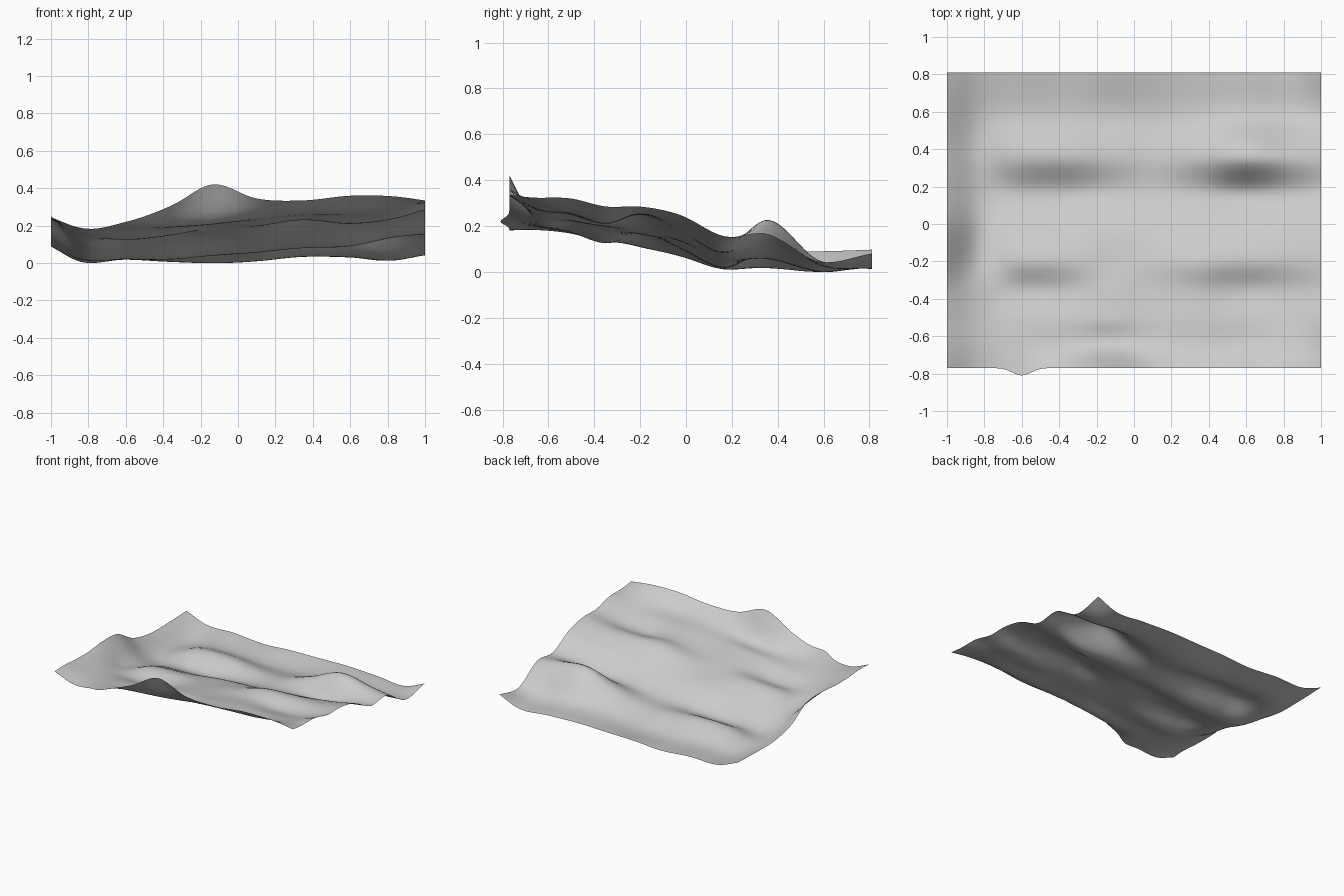
import bpy, bmesh, math

if "Cube" in bpy.data.objects:
    bpy.data.objects.remove(bpy.data.objects["Cube"])

# Control net of the landscape: heights (in hundredths) at sparse x / y stations
XS = [-1, -.85, -.6, -.35, -.14, .1, .35, .6, .85, 1]
YS = [-.77, -.68, -.5, -.35, -.2, -.03, .17, .35, .58, .81]
NET = [
    [24, 18.5, 22, 31, 42, 34.5, 33.5, 36, 35.5, 33.5],    # raised front edge
    [24.5, 19, 20, 22, 25, 26.5, 28, 29, 31.5, 32.5],
    [23.5, 18, 17, 18.5, 21.5, 22.5, 25, 25, 27, 32],
    [23.5, 16, 12.5, 15, 19, 20, 23, 21, 24, 28.5],
    [25, 12, 16, 17, 16.5, 19, 25, 25, 26, 28.5],
    [24, 9, 10, 11, 13, 14, 17, 19, 22, 25],
    [13.5, 3, 2, 2, 4, 6, 8, 9, 14, 15.5],
    [9.5, 2, 8, 9, 7, 6, 13, 22.5, 19, 16.5],
    [9, 1, 2, 1, 0, 1, 4, 5, 3, 4.5],
    [9.7, 4, 3.6, 1.8, 3, 3.5, 4, 3, 2, 8],                # back edge
]


def spline(ts, vs, t):
    """Smooth interpolation through unevenly spaced stations."""
    n = len(ts)
    i = max(k for k in range(n - 1) if k == 0 or ts[k] <= t)
    slope = lambda k: (vs[k + 1] - vs[k]) / (ts[k + 1] - ts[k])

    def tangent(k):
        if k == 0:
            return slope(0)
        if k == n - 1:
            return slope(n - 2)
        a, b = slope(k - 1), slope(k)
        ha, hb = ts[k] - ts[k - 1], ts[k + 1] - ts[k]
        return (a * hb + b * ha) / (ha + hb)

    h = ts[i + 1] - ts[i]
    s = (t - ts[i]) / h
    return (vs[i] * (2*s**3 - 3*s**2 + 1) + vs[i + 1] * (3*s**2 - 2*s**3)
            + h * tangent(i) * (s**3 - 2*s**2 + s) + h * tangent(i + 1) * (s**3 - s**2))


def height(x, y):
    column = [spline(XS, row, x) for row in NET]
    return max(0, spline(YS, column, y) / 100)


# Terrain sheet: subdivided plane pushed up to the height field
NX, NY = 80, 64
bm = bmesh.new()
bmesh.ops.create_grid(bm, x_segments=NX, y_segments=NY, size=1)
for v in bm.verts:
    x, y = v.co.x, 0.02 + v.co.y * 0.79
    z = height(x, y)
    # small lip bulging out of the front edge
    lip = 0.04 * math.exp(-((x + .6) / .07) ** 2) * max(0, 1 - (y + .77) / .08)
    v.co = (x, y - lip, z)

mesh = bpy.data.meshes.new("terrain")
bm.to_mesh(mesh)
bm.free()
mesh.shade_smooth()
terrain = bpy.data.objects.new("terrain", mesh)
bpy.context.collection.objects.link(terrain)
